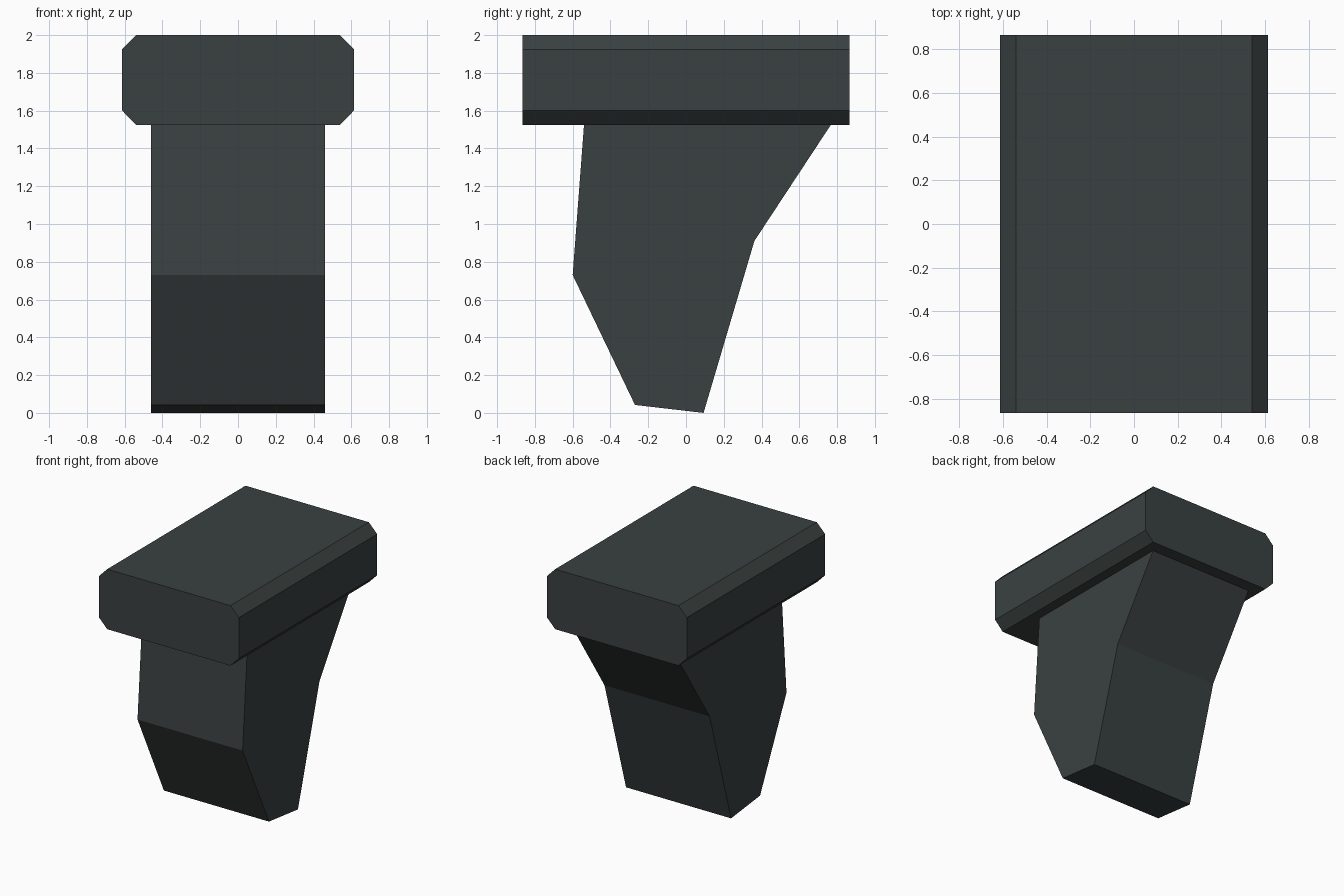
import bpy
import bmesh
from mathutils import Vector

if "Cube" in bpy.data.objects:
    bpy.data.objects.remove(bpy.data.objects["Cube"])

mat = bpy.data.materials.new("dark slate grey")
mat.diffuse_color = (0.042, 0.053, 0.052, 1)
mat.use_nodes = True
mat.node_tree.nodes["Principled BSDF"].inputs["Base Color"].default_value = mat.diffuse_color


def extrude_profile(name, points, direction):
    """Extrude a closed flat profile along a direction into a solid."""
    bm = bmesh.new()
    face = bm.faces.new([bm.verts.new(p) for p in points])
    new = bmesh.ops.extrude_face_region(bm, geom=[face])["geom"]
    verts = [v for v in new if isinstance(v, bmesh.types.BMVert)]
    bmesh.ops.translate(bm, verts=verts, vec=Vector(direction))
    bmesh.ops.recalc_face_normals(bm, faces=bm.faces)
    mesh = bpy.data.meshes.new(name)
    bm.to_mesh(mesh)
    bm.free()
    mesh.materials.append(mat)
    obj = bpy.data.objects.new(name, mesh)
    bpy.context.collection.objects.link(obj)
    return obj


# Cap: block with chamfered long edges, running front to back
right = [(0.54, 1.525), (0.613, 1.60), (0.613, 1.925), (0.54, 2.0)]
section = right + [(-x, z) for x, z in reversed(right)]
extrude_profile("cap", [(x, -0.865, z) for x, z in section], (0, 1.73, 0))

# Stem: bent side profile, extruded across the width
profile = [(-0.54, 1.525), (-0.60, 0.73), (-0.27, 0.042),
           (0.093, 0.0), (0.362, 0.91), (0.767, 1.525)]
extrude_profile("stem", [(-0.46, y, z) for y, z in profile], (0.92, 0, 0))
